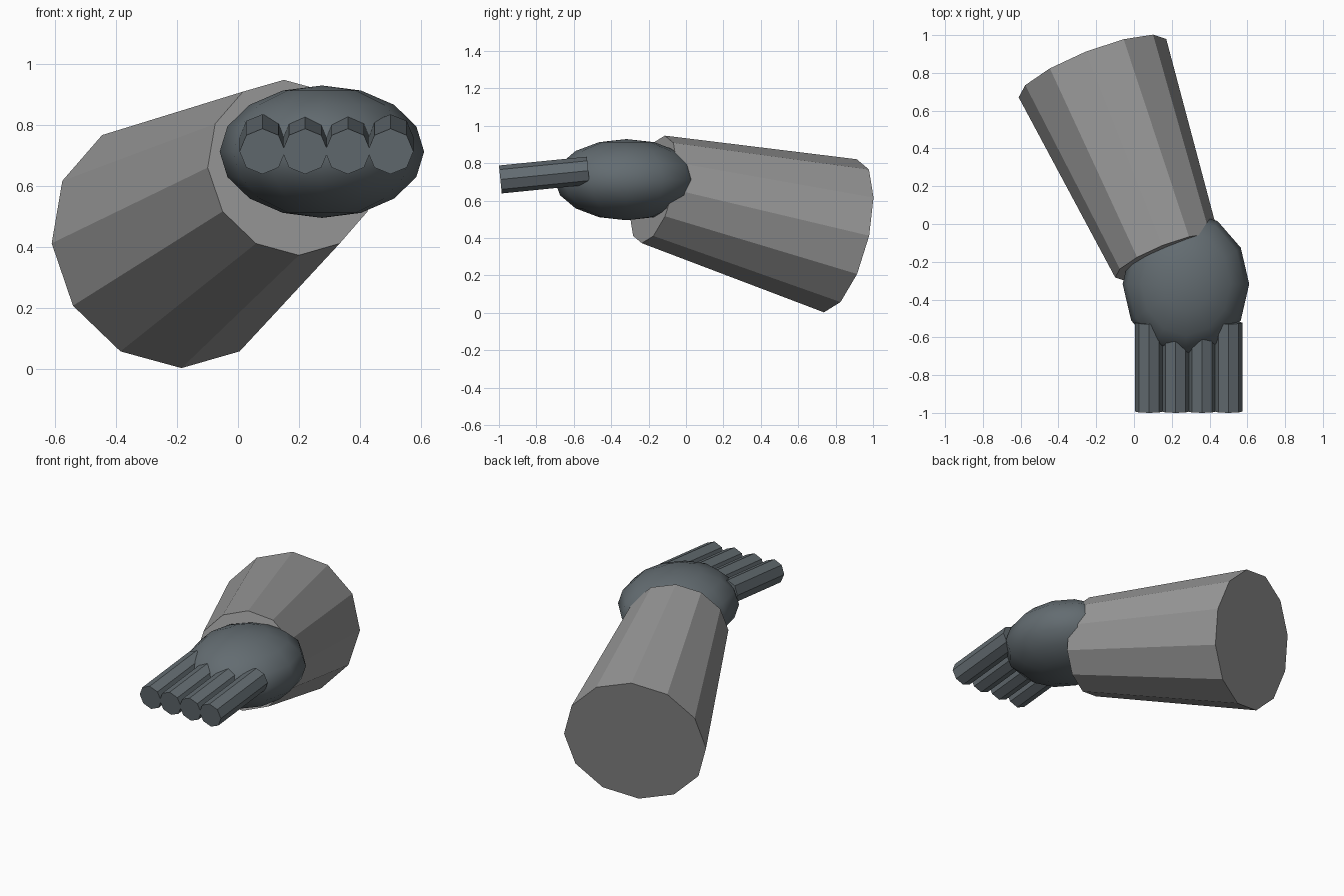
import bpy
import bmesh
from mathutils import Vector, Matrix

if "Cube" in bpy.data.objects:
    bpy.data.objects.remove(bpy.data.objects["Cube"])


def material(name, rgb):
    m = bpy.data.materials.new(name)
    m.diffuse_color = (*rgb, 1.0)
    m.use_nodes = True
    m.node_tree.nodes["Principled BSDF"].inputs["Base Color"].default_value = m.diffuse_color
    return m


sleeve_grey = material("sleeve grey", (0.32, 0.32, 0.32))
glove_slate = material("dark slate", (0.125, 0.15, 0.165))


def add_object(name, bm, mat, smooth=False):
    mesh = bpy.data.meshes.new(name)
    for f in bm.faces:
        f.smooth = smooth
    bm.to_mesh(mesh)
    bm.free()
    mesh.materials.append(mat)
    obj = bpy.data.objects.new(name, mesh)
    bpy.context.collection.objects.link(obj)
    return obj


def tapered_tube(name, start, end, r_start, r_end, sides, side_dir, mat):
    """Closed faceted tube between two points, one corner facing side_dir."""
    start, end = Vector(start), Vector(end)
    n = (end - start).normalized()
    u = Vector(side_dir)
    u = (u - n * u.dot(n)).normalized()
    v = n.cross(u)
    frame = Matrix((u, v, n)).transposed().to_4x4()
    bm = bmesh.new()
    bmesh.ops.create_cone(
        bm, cap_ends=True, segments=sides, radius1=r_start, radius2=r_end,
        depth=(end - start).length,
        matrix=Matrix.Translation((start + end) / 2) @ frame)
    return add_object(name, bm, mat)


# Forearm sleeve: wide at the elbow, narrow at the wrist
tapered_tube("sleeve", (-0.22, 0.825, 0.412), (0.175, -0.175, 0.66),
             0.42, 0.295, 12, (0.39, 0.155, 0), sleeve_grey)

# Palm: flattened smooth ball
bm = bmesh.new()
bmesh.ops.create_uvsphere(
    bm, u_segments=12, v_segments=8, radius=1,
    matrix=Matrix.Translation((0.275, -0.318, 0.712))
    @ Matrix.Diagonal((0.335, 0.385, 0.217, 1)))
add_object("palm", bm, glove_slate, smooth=True)

# Four straight fingers, sloping slightly down to the front
for i in range(4):
    x = 0.08 + 0.14 * i
    tapered_tube(f"finger_{i + 1}", (x, -0.5225, 0.76), (x, -0.9925, 0.713),
                 0.075, 0.075, 8, (1, 0, 0), glove_slate)
